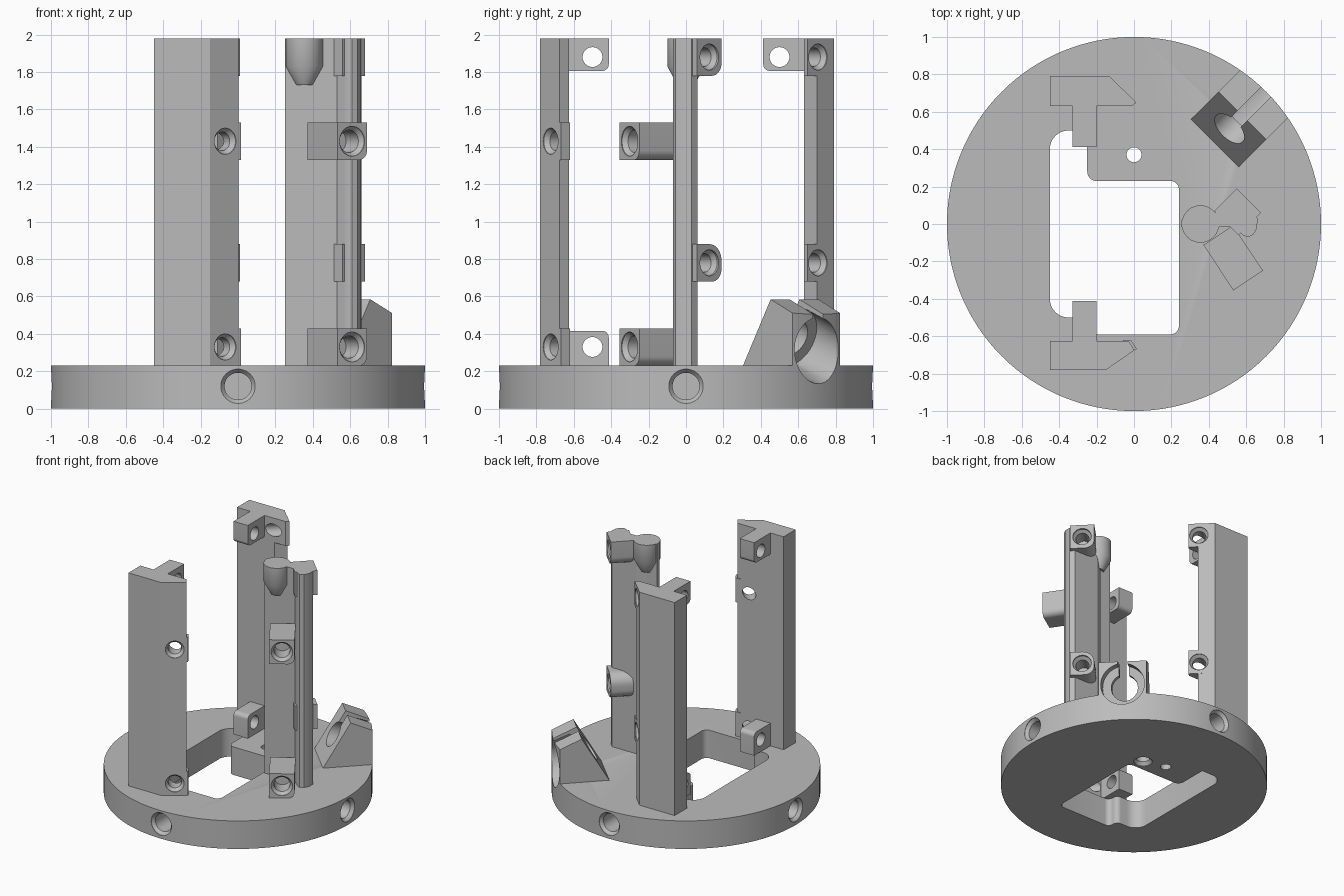
import bpy, bmesh, math
from mathutils import Vector as V

cube = bpy.data.objects.get("Cube")
if cube:
    bpy.data.objects.remove(cube, do_unlink=True)

grey = bpy.data.materials.new("plain grey")
grey.use_nodes = True
grey.diffuse_color = (0.5, 0.5, 0.5, 1)
grey.node_tree.nodes["Principled BSDF"].inputs["Base Color"].default_value = (0.5, 0.5, 0.5, 1)

X, Y, Z = V((1, 0, 0)), V((0, 1, 0)), V((0, 0, 1))
DIAG = V((1, 1, 0)).normalized()
parts = []


def finish(name, bm, part):
    bmesh.ops.recalc_face_normals(bm, faces=bm.faces)
    mesh = bpy.data.meshes.new(name)
    bm.to_mesh(mesh)
    bm.free()
    mesh.materials.append(grey)
    obj = bpy.data.objects.new(name, mesh)
    bpy.context.collection.objects.link(obj)
    if part:
        parts.append(obj)
    else:
        obj.hide_render = True
    return obj


def rounded(pts):
    """Replace right-angled corners given as (a, b, radius) by arcs."""
    out = []
    for i, p in enumerate(pts):
        c = V(p[:2])
        r = p[2] if len(p) > 2 else 0
        if r == 0:
            out.append(c)
            continue
        a = (V(pts[i - 1][:2]) - c).normalized()
        b = (V(pts[(i + 1) % len(pts)][:2]) - c).normalized()
        for k in range(9):
            t = k / 8 * math.pi / 2
            out.append(c + r * (a + b - b * math.cos(t) - a * math.sin(t)))
    return out


def prism(name, pts, origin, u, v, depth, part=True):
    """Extrude an outline drawn on the axes u, v along u x v."""
    bm = bmesh.new()
    verts = [bm.verts.new(origin + u * p.x + v * p.y) for p in rounded(pts)]
    face = bm.faces.new(verts)
    new = bmesh.ops.extrude_face_region(bm, geom=[face])["geom"]
    moved = [g for g in new if isinstance(g, bmesh.types.BMVert)]
    bmesh.ops.translate(bm, verts=moved, vec=u.cross(v) * depth)
    return finish(name, bm, part)


def upright(name, pts, z0, z1, part=True):
    return prism(name, pts, Z * z0, X, Y, z1 - z0, part)


def block(name, face, axis, w, h, depth, corners=(0, 0, 0, 0), part=True):
    """Block whose face centre looks along a horizontal axis."""
    u = V((axis.y, -axis.x, 0))
    signs = ((-1, -1), (1, -1), (1, 1), (-1, 1))
    pts = [(a * w / 2, b * h / 2, r) for (a, b), r in zip(signs, corners)]
    return prism(name, pts, V(face), u, Z, depth, part)


def lathe(name, profile, origin, axis, part=True, n=40):
    """Turned solid from (distance, radius) pairs along an axis."""
    bm = bmesh.new()
    q = Z.rotation_difference(axis)
    rings = []
    for d, r in profile:
        rings.append([bm.verts.new(V(origin) + q @ V((r * math.cos(2 * math.pi * k / n),
                      r * math.sin(2 * math.pi * k / n), d))) for k in range(n)])
    for a, b in zip(rings, rings[1:]):
        for k in range(n):
            bm.faces.new((a[k], a[(k + 1) % n], b[(k + 1) % n], b[k]))
    bm.faces.new(rings[0])
    bm.faces.new(rings[-1])
    return finish(name, bm, part)


def cut(objs, cutter, mode="DIFFERENCE"):
    for obj in objs:
        mod = obj.modifiers.new("cut", "BOOLEAN")
        mod.operation, mod.solver, mod.object = mode, "EXACT", cutter
        bpy.context.view_layer.objects.active = obj
        bpy.ops.object.modifier_apply(modifier=mod.name)
    bpy.data.objects.remove(cutter, do_unlink=True)


def screw_hole(objs, origin, axis, depth, r=0.05, rim=0.02):
    """Countersunk hole running against the outward axis."""
    profile = [(-0.06, r + rim), (0.005, r + rim), (0.03, r), (depth, r)]
    cut(objs, lathe("hole_cutter", profile, origin, -axis, False))


# Base disc with stepped window, rim holes and pin holes
base = lathe("base_disc", [(0, 1), (0.23, 1)], (0, 0, 0), Z, n=128)
window = [(-0.45, -0.5, 0.1), (-0.25, -0.5, 0.04), (-0.25, -0.59, 0.04), (0.24, -0.59, 0.045),
          (0.24, 0.23, 0.045), (-0.25, 0.23, 0.05), (-0.25, 0.5), (-0.45, 0.5, 0.1)]
cut([base], upright("window_cutter", window, -0.1, 0.4, False))
for d in (X, Y, -X, -Y):
    screw_hole([base], d + Z * 0.12, d, 0.2, 0.072)
cut([base], lathe("pin_cutter", [(-0.1, 0.04), (0.4, 0.04)], (0, 0.37, 0), Z, False))
screw_hole([base], (0.18, 0.32, 0), -Z, 0.14, 0.05)

TOP = 1.98
FOOT = 0.22

# Back column with its diagonal nose tabs
back = upright("back_column", [(-0.45, 0.63), (-0.11, 0.63), (-0.04, 0.7), (-0.13, 0.79),
                               (-0.45, 0.79)], FOOT, TOP)
for z in (1.88, 0.78):
    tab = upright("back_column_tab", [(-0.12, 0.631), (-0.01, 0.631), (0.012, 0.65),
                                      (-0.06, 0.722)], z - 0.1, z + 0.1)
    screw_hole([back, tab], (-0.045, 0.705, z), DIAG, 0.4)

# Front column with its slim nose tabs
front = upright("front_column", [(-0.45, -0.78), (-0.15, -0.78), (0.003, -0.675), (-0.03, -0.625),
                                 (-0.45, -0.625)], FOOT, TOP)
slant = V((0.57, -0.82, 0)).normalized()
front_tabs = []
for z in (1.43, 0.33):
    tab = upright("front_column_tab", [(-0.06, -0.66), (0.0, -0.677), (0.015, -0.668),
                                       (-0.017, -0.62), (-0.06, -0.62)], z - 0.1, z + 0.1)
    screw_hole([front, tab], (-0.068, -0.724, z), slant, 0.35)

# Cross-drilled arms reaching inward from the two columns
for side, name in ((-1, "front_arm"), (1, "back_arm")):
    for z, low in ((1.893, 1), (0.323, 0)):
        c = [0, 0, 0, 0]
        c[(0 if low else 3) if side < 0 else (1 if low else 2)] = 0.035
        arm = block(name, (-0.2, side * 0.523, z), X, 0.22, 0.174 if low else 0.186, 0.13, c)
        hz = 1.88 if low else 0.33
        cut([arm], lathe("arm_cutter", [(-0.1, 0.053), (0.3, 0.053)],
                         (-0.4, side * 0.5, hz), X, False))

# Side column with rounded nose
side_col = upright("side_column", [(0.25, -0.015), (0.53, -0.015), (0.56, -0.04), (0.585, -0.062),
                                   (0.61, -0.07), (0.64, -0.055), (0.658, -0.02), (0.66, 0.03),
                                   (0.63, 0.062), (0.41, 0.062), (0.34, 0.02), (0.25, 0.02)],
                   FOOT, TOP)

# Tapered peg hanging at the top of the side column
lathe("tapered_peg", [(0, 0.045), (0.1, 0.1), (0.25, 0.1)], (0.355, 0, 1.73), Z)

# Diagonal tabs on the side column
for z, upper in ((1.88, 0), (0.78, 0.09)):
    tab = block("side_column_tab", (0.615, 0.125, z), DIAG, 0.184, 0.2, 0.17, (0.07, 0, 0, upper))
    screw_hole([tab, side_col], (0.61, 0.12, z), DIAG, 0.15)

# Angled arms on the side column
out = V((0.55, -0.835, 0)).normalized()
for z in (1.43, 0.33):
    arm = block("side_column_arm", (0.61, -0.302, z), out, 0.19, 0.2, 0.29, (0.05, 0, 0, 0))
    screw_hole([arm], (0.61, -0.302, z), out, 0.15, 0.06)

# Slotted clip on the rim
across = V((DIAG.y, -DIAG.x, 0))
clip = prism("rim_clip", [(0.605, 0.22), (0.82, 0.585), (1.1, 0.46), (1.1, 0.22)],
             across * -0.18, DIAG, Z, 0.36)
cut([clip], lathe("rim_trim", [(-0.1, 1), (1, 1)], (0, 0, 0), Z, False, 128), "INTERSECT")
inward = (DIAG * -0.93 + Z * 0.36).normalized()
bore = [(-0.25, 0.165), (0.2, 0.165), (0.2001, 0.1), (0.6, 0.1)]
cut([clip, base], lathe("bore_cutter", bore, DIAG + Z * 0.31, inward, False))
cut([clip], block("slot_cutter", DIAG * 1.2 + Z * 0.6, DIAG, 0.075, 0.4, 0.7, part=False))

# Smooth round surfaces, keep edges crisp
bpy.ops.object.select_all(action="DESELECT")
for obj in parts:
    obj.select_set(True)
bpy.context.view_layer.objects.active = base
bpy.ops.object.shade_smooth_by_angle(angle=math.radians(30))
